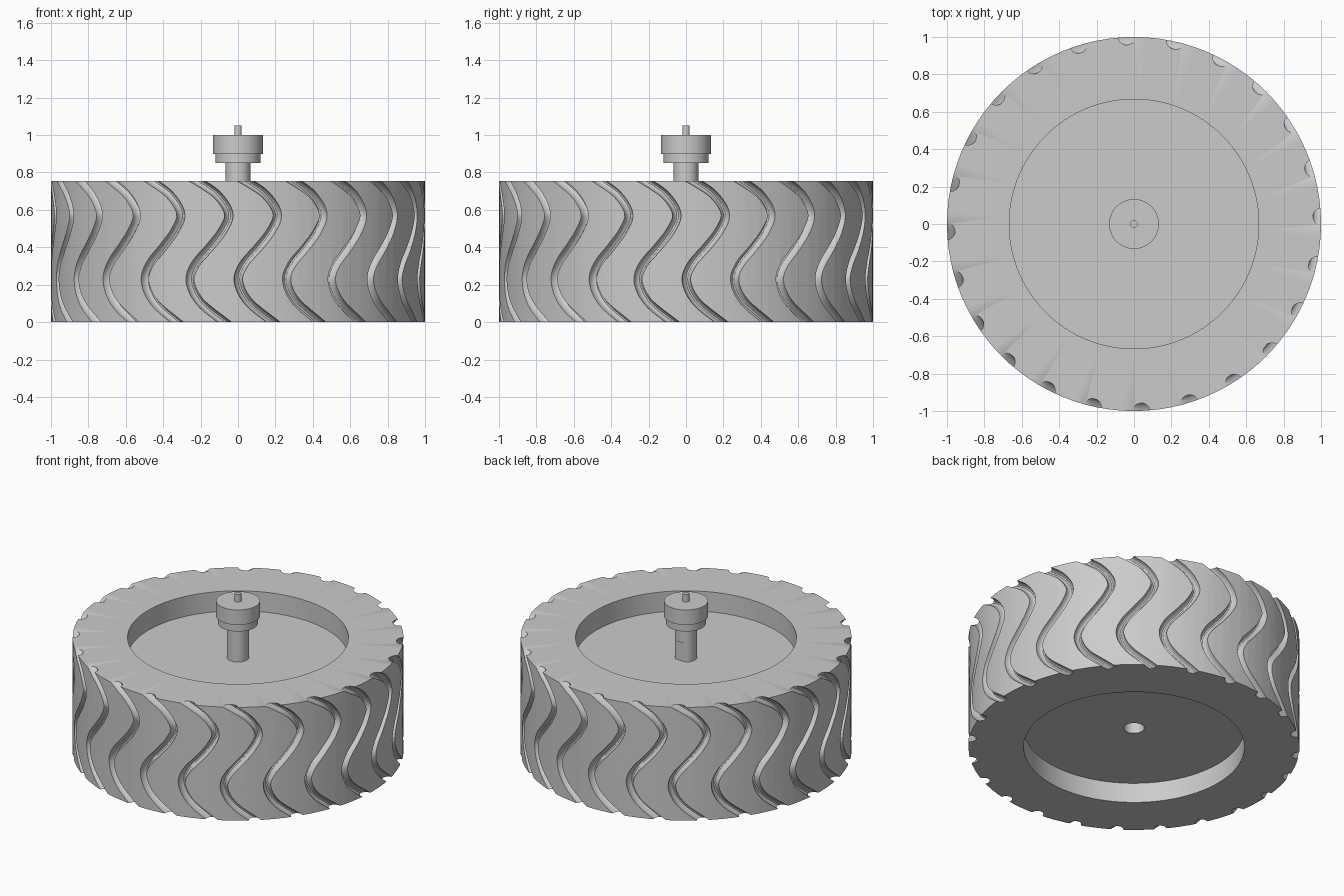
import bpy, bmesh
from math import sin, cos, pi, radians
from mathutils import Vector

if "Cube" in bpy.data.objects:
    bpy.data.objects.remove(bpy.data.objects["Cube"], do_unlink=True)

# One plain grey for the whole wheel
grey = bpy.data.materials.new("plain_grey")
grey.use_nodes = True
grey.diffuse_color = (0.6, 0.6, 0.6, 1)
grey.node_tree.nodes["Principled BSDF"].inputs["Base Color"].default_value = (0.6, 0.6, 0.6, 1)


def finish(name, bm):
    bmesh.ops.remove_doubles(bm, verts=bm.verts, dist=1e-5)
    bmesh.ops.recalc_face_normals(bm, faces=bm.faces)
    mesh = bpy.data.meshes.new(name)
    bm.to_mesh(mesh)
    bm.free()
    obj = bpy.data.objects.new(name, mesh)
    bpy.context.collection.objects.link(obj)
    mesh.materials.append(grey)
    return obj


def select_only(obj):
    bpy.ops.object.select_all(action='DESELECT')
    obj.select_set(True)
    bpy.context.view_layer.objects.active = obj


def smooth(obj):
    select_only(obj)
    bpy.ops.object.shade_smooth_by_angle(angle=radians(30))


def skin(bm, rings):
    """Bridge successive closed rings and cap both ends."""
    loops = [[bm.verts.new(p) for p in ring] for ring in rings]
    n = len(loops[0])
    for a, b in zip(loops, loops[1:]):
        for i in range(n):
            j = (i + 1) % n
            bm.faces.new((a[i], a[j], b[j], b[i]))
    bm.faces.new(loops[0][::-1])
    bm.faces.new(loops[-1])


def lathe(name, profile, sides, flat=None):
    """Revolve (radius, z); flat = (y limit, top z) mills a flat on the lower end."""
    rings = []
    for k, (r, z) in enumerate(profile):
        ring = [Vector((r * cos(2 * pi * i / sides), r * sin(2 * pi * i / sides), z))
                for i in range(sides)]
        if flat and k < 2:
            for p in ring:
                p.y = min(p.y, flat)
        rings.append(ring)
    bm = bmesh.new()
    skin(bm, rings)
    return finish(name, bm)


# Wheel body: recessed on both faces, axle bore underneath
TOP, RIM, DEPTH = 0.755, 0.667, 0.133
wheel = lathe("wheel", [(0.062, 0.4), (0.062, DEPTH), (RIM, DEPTH), (RIM, 0), (1, 0),
                        (1, TOP), (RIM, TOP), (RIM, TOP - DEPTH), (0.062, TOP - DEPTH)], 96)

# Wavy tread groove path: (angle, height), extended past both faces
WAVE = [(0.31, -0.09), (0.19, 0), (0.055, 0.11), (0.002, 0.22), (0.032, 0.31), (0.11, 0.4),
        (0.18, 0.49), (0.212, 0.58), (0.15, 0.68), (0.04, 0.755), (-0.09, 0.83)]


def groove_path(turn, steps=6):
    pts = [Vector(p) for p in WAVE]
    out = []
    for a, b, c, d in zip(pts, pts[1:], pts[2:], pts[3:]):
        for s in range(steps):
            t = s / steps
            out.append(0.5 * (2 * b + (c - a) * t + (2 * a - 5 * b + 4 * c - d) * t ** 2
                              + (3 * b - a - 3 * c + d) * t ** 3))
    out = [pts[0]] + out + pts[-2:]
    return [Vector((sin(q.x + turn), -cos(q.x + turn), q.y)) for q in out]


# Groove cutters: a slim oval swept along the path, repeated around the tread
COUNT, HALF_WIDTH, CUT_DEPTH, SIDES = 24, 0.023, 0.042, 16
bm = bmesh.new()
for g in range(COUNT):
    path = groove_path(2 * pi * g / COUNT)
    rings = []
    for i, p in enumerate(path):
        along = (path[min(i + 1, len(path) - 1)] - path[max(i - 1, 0)]).normalized()
        out = Vector((p.x, p.y, 0)).normalized()
        side = along.cross(out).normalized()
        rings.append([p + out * CUT_DEPTH * cos(2 * pi * k / SIDES + 0.1)
                      + side * HALF_WIDTH * sin(2 * pi * k / SIDES + 0.1) for k in range(SIDES)])
    skin(bm, rings)
cutter = finish("groove_cutter", bm)
cutter.hide_render = True

cut = wheel.modifiers.new("grooves", 'BOOLEAN')
cut.operation = 'DIFFERENCE'
cut.solver = 'EXACT'
cut.object = cutter
select_only(wheel)
bpy.ops.object.modifier_apply(modifier=cut.name)
bpy.data.objects.remove(cutter, do_unlink=True)
smooth(wheel)

# Axle shaft with a milled flat, then the stacked motor parts
SHAFT = 0.067
smooth(lathe("axle_shaft", [(SHAFT, 0.6), (SHAFT, 0.75), (SHAFT, 0.75), (SHAFT, 0.85)], 48, 0.055))
for name, r, low, high in [("collar", 0.12, 0.85, 0.9), ("hub_head", 0.133, 0.9, 1.0),
                           ("end_pin", 0.02, 1.0, 1.05)]:
    smooth(lathe(name, [(r, low), (r, high)], 48))
